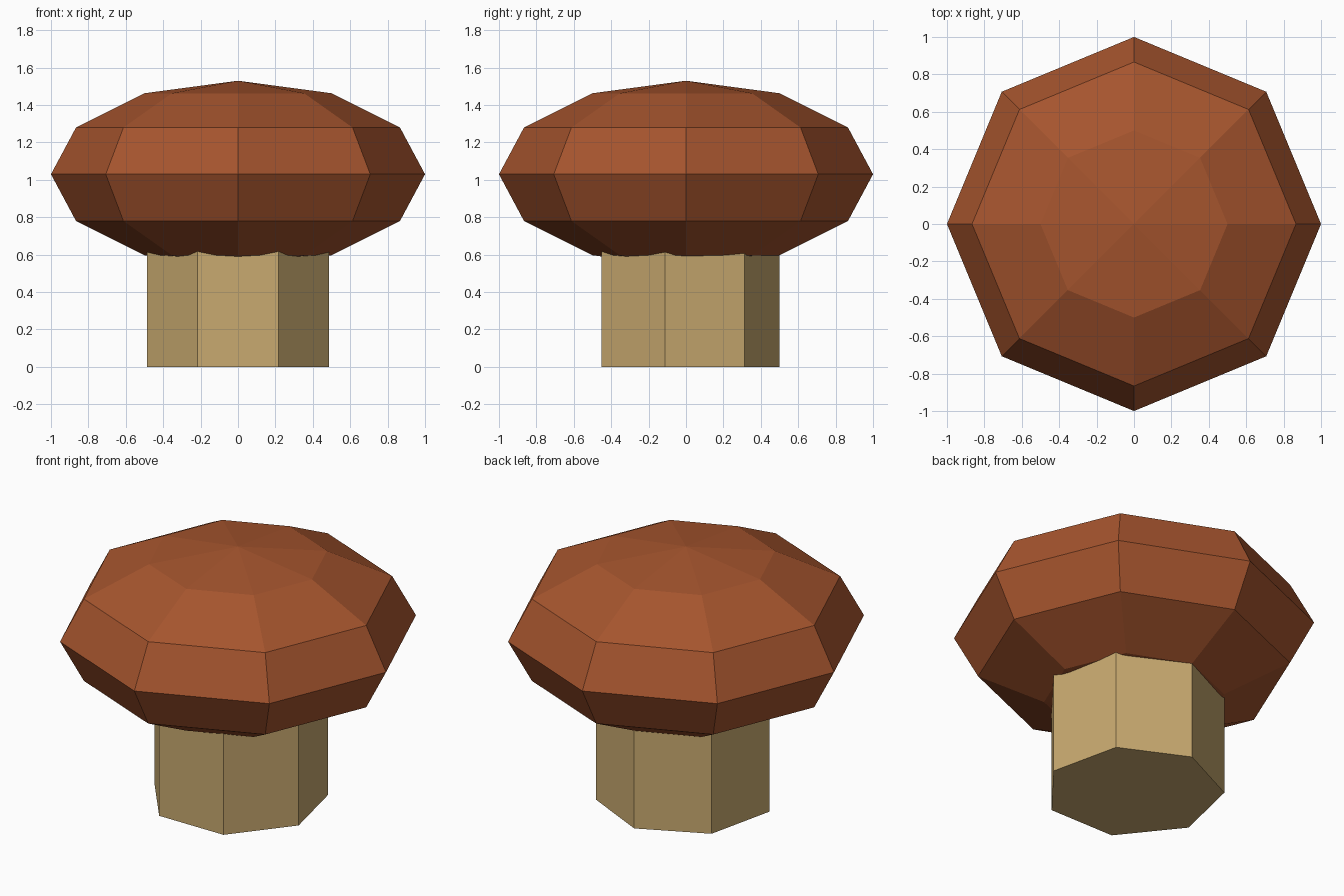
import bpy

if "Cube" in bpy.data.objects:
    bpy.data.objects.remove(bpy.data.objects["Cube"])


def finish(name, color):
    obj = bpy.context.object
    obj.name = name
    mat = bpy.data.materials.new(name + "_color")
    mat.diffuse_color = (*color, 1)
    mat.use_nodes = True
    mat.node_tree.nodes["Principled BSDF"].inputs["Base Color"].default_value = mat.diffuse_color
    obj.data.materials.append(mat)
    bpy.ops.object.shade_flat()
    return obj


# Stem: seven-sided column running up inside the cap
bpy.ops.mesh.primitive_cylinder_add(vertices=7, radius=0.5, depth=1.0, location=(0, 0, 0.5))
finish("stem", (0.58, 0.40, 0.16))

# Cap: flattened low-poly sphere
bpy.ops.mesh.primitive_uv_sphere_add(segments=8, ring_count=6, radius=1.0, location=(0, 0, 1.03))
cap = finish("cap", (0.38, 0.09, 0.027))
cap.scale.z = 0.5
bpy.ops.object.transform_apply(location=False, rotation=False, scale=True)
